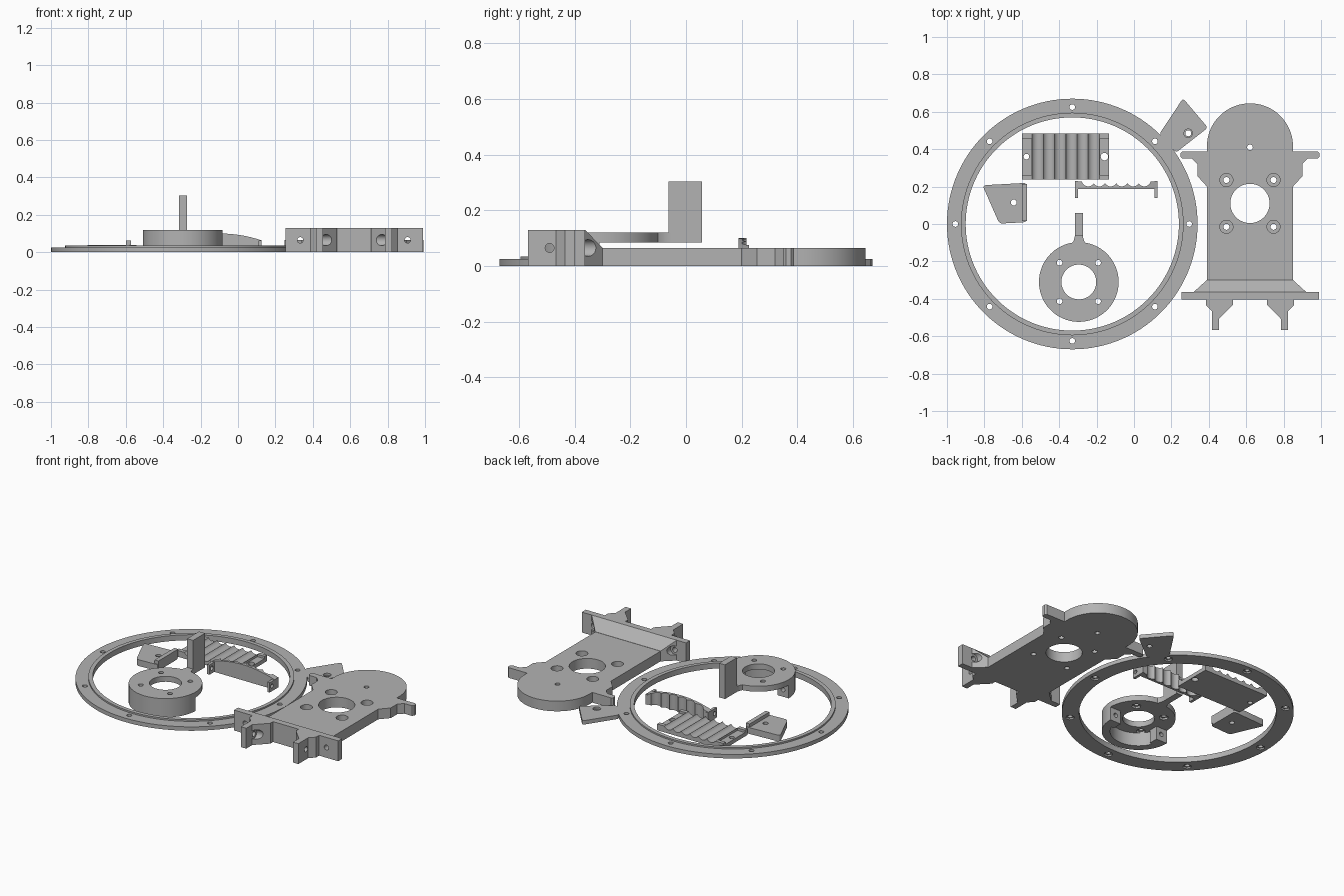
import bpy, bmesh
from math import sin, cos, pi, radians

old = bpy.data.objects.get("Cube")
if old:
    bpy.data.objects.remove(old, do_unlink=True)

grey = bpy.data.materials.new("light_grey")
grey.use_nodes = True
GREY = (0.45, 0.45, 0.45, 1)
grey.diffuse_color = GREY
grey.node_tree.nodes["Principled BSDF"].inputs["Base Color"].default_value = GREY


def arc(cx, cy, r, start, end, n):
    """Points along an arc, angles in degrees."""
    angles = [radians(start + (end - start) * i / n) for i in range(n + 1)]
    return [(cx + r * cos(t), cy + r * sin(t)) for t in angles]


def rect(u0, v0, u1, v1):
    return [(u0, v0), (u1, v0), (u1, v1), (u0, v1)]


def mirrored(half, cx):
    """Close a right-hand half outline about the line x = cx."""
    return [(cx + u, v) for u, v in half] + [(cx - u, v) for u, v in reversed(half)]


def prism(name, pts, a, b, axis="z", rounding=0):
    """Extrude an outline from a to b along an axis."""
    place = {"z": lambda u, v, w: (u, v, w),
             "y": lambda u, v, w: (u, w, v),
             "x": lambda u, v, w: (w, u, v)}[axis]
    bm = bmesh.new()
    face = bm.faces.new([bm.verts.new(place(u, v, a)) for u, v in pts])
    if rounding:
        bmesh.ops.bevel(bm, geom=bm.verts[:], offset=rounding, segments=4,
                        profile=0.5, affect="VERTICES")
        face = bm.faces[:][0]
    grown = bmesh.ops.extrude_face_region(bm, geom=[face])["geom"]
    shift = place(0, 0, b - a)
    bmesh.ops.translate(bm, vec=shift,
                        verts=[g for g in grown if isinstance(g, bmesh.types.BMVert)])
    bmesh.ops.recalc_face_normals(bm, faces=bm.faces[:])
    mesh = bpy.data.meshes.new(name)
    bm.to_mesh(mesh)
    bm.free()
    mesh.materials.append(grey)
    ob = bpy.data.objects.new(name, mesh)
    bpy.context.scene.collection.objects.link(ob)
    return ob


def hole(u, v, r, a, b, axis="z", n=24):
    return prism("cutter", arc(u, v, r, 0, 360 - 360 / n, n - 1), a, b, axis)


def carve(ob, cutters):
    """Subtract the cutters, bake the result and drop the cutters."""
    for c in cutters:
        c.hide_render = True
        mod = ob.modifiers.new("cut", "BOOLEAN")
        mod.operation, mod.solver, mod.object = "DIFFERENCE", "EXACT", c
    bpy.context.view_layer.update()
    graph = bpy.context.evaluated_depsgraph_get()
    mesh = bpy.data.meshes.new_from_object(ob.evaluated_get(graph))
    ob.modifiers.clear()
    ob.data = mesh
    for c in cutters:
        bpy.data.objects.remove(c, do_unlink=True)


# Large flange ring with a raised inner lip
RX = -0.33


def ring(name, r_in, r_out, height, cutters):
    ob = prism(name, arc(RX, 0, r_out, 0, 357, 119), 0, height)
    carve(ob, [hole(RX, 0, r_in, -0.1, 0.1, n=120)] + cutters)


bolts = []
for k in range(8):
    x, y = RX + 0.625 * cos(k * pi / 4), 0.625 * sin(k * pi / 4)
    bolts += [hole(x, y, 0.015, -0.1, 0.1), hole(x, y, 0.026, -0.1, 0.01, n=6)]
ring("flange_ring", 0.594, 0.67, 0.025, bolts)
ring("ring_lip", 0.57, 0.595, 0.035, [])

# Main plate with rounded end and side arms
PX = 0.62
half = [(0.23, -0.38), (0.23, 0.20), (0.28, 0.255), (0.28, 0.32), (0.31, 0.35),
        (0.362, 0.35), (0.372, 0.36), (0.372, 0.378), (0.362, 0.388), (0.23, 0.388)]
half += arc(0, 0.415, 0.23, 0, 87, 24)
plate = prism("main_plate", mirrored(half, PX), 0, 0.065)
cuts = [hole(PX, 0.11, 0.105, -0.1, 0.2, n=64), hole(PX, 0.41, 0.015, -0.1, 0.2)]
for sx in (-1, 1):
    for y in (0.235, -0.015):
        x = PX + sx * 0.126
        cuts += [hole(x, y, 0.016, -0.1, 0.2), hole(x, y, 0.035, 0.03, 0.2)]
carve(plate, cuts)

# Upright wall across the plate, with a sloped brace behind it
wall = prism("front_wall", rect(0.254, -0.403, 0.99, -0.363), 0, 0.13)
carve(wall, [hole(PX + s * 0.287, 0.065, 0.016, -0.5, -0.3, "y") for s in (-1, 1)])
brace = prism("wall_brace", mirrored([(0.30, -0.363), (0.231, -0.30)], PX), 0, 0.13)
for v in brace.data.vertices:
    if v.co.z > 0.1 and v.co.y > -0.31:
        v.co.z = 0.066
carve(brace, [hole(PX + s * 0.287, 0.065, 0.03, -0.37, -0.2, "y") for s in (-1, 1)])

# Two gusseted legs in front of the wall
leg_shape = [(0.203, -0.567), (0.203, -0.467), (0.235, -0.435), (0.235, -0.403),
             (0.09, -0.403), (0.09, -0.43), (0.165, -0.507), (0.165, -0.567)]
for name, s in (("right_leg", -1), ("left_leg", 1)):
    leg = prism(name, [(PX + s * u, v) for u, v in leg_shape], 0, 0.13)
    bore = sorted((PX + s * 0.165, PX + s * 0.05))
    carve(leg, [hole(-0.49, 0.065, 0.016, PX + s * 0.1, PX + s * 0.3, "x"),
                hole(-0.49, 0.065, 0.03, bore[0], bore[1], "x")])

# Round mount: disc, half skirt and upright arm
MX, MY = -0.295, -0.31
disc = prism("mount_disc", arc(MX, MY, 0.213, 0, 356.25, 95), 0.085, 0.12)
cuts = [hole(MX, MY, 0.093, 0, 0.2, n=64)]
for sx in (-1, 1):
    for sy in (-1, 1):
        x, y = MX + sx * 0.103, MY + sy * 0.103
        cuts += [hole(x, y, 0.015, 0, 0.2), hole(x, y, 0.028, 0, 0.098, n=6)]
carve(disc, cuts)
skirt_shape = arc(MX, MY, 0.213, 180, 360, 48)
skirt_shape += [(MX + 0.135, MY), (MX + 0.135, MY - 0.06)]
skirt_shape += arc(MX, MY, 0.165, -22, -158, 36)
skirt_shape += [(MX - 0.135, MY - 0.06), (MX - 0.135, MY)]
skirt = prism("mount_skirt", skirt_shape, 0, 0.085)
carve(skirt, [hole(MX + s * 0.172, 0.045, 0.014, MY - 0.05, 0, "y") for s in (-1, 1)])
prism("mount_arm", mirrored([(0.045, -0.115), (0.028, -0.09), (0.021, -0.065),
                             (0.021, -0.05)], MX), 0.085, 0.12)
prism("mount_upright", rect(MX - 0.021, -0.062, MX + 0.021, 0.058), 0.085, 0.303)

# Grooved cable pad with recessed bolt ends
pad = prism("grooved_pad", rect(-0.60, 0.237, -0.134, 0.483), 0, 0.04)
cuts = [hole(-0.365 + (i - 2.5) * 0.06, 0.058, 0.035, 0.1, 0.6, "y", 32) for i in range(6)]
for x0, x1 in ((-0.7, -0.547), (-0.183, -0.05)):
    cuts.append(prism("cutter", rect(x0, 0.262, x1, 0.458), 0.025, 0.1))
cuts += [hole(-0.575, 0.36, 0.015, -0.1, 0.1), hole(-0.158, 0.36, 0.02, -0.1, 0.1)]
carve(pad, cuts)

# Arched clamp bar, scalloped along its back, with end tabs
BX = -0.095
bar_shape = [(BX - 0.22, 0), (BX + 0.22, 0)]
bar_shape += [(BX + 0.22 * t / 12, 0.1 - 0.036 * (t / 12) ** 2) for t in range(12, -13, -1)]
bar = prism("clamp_bar", bar_shape, 0.188, 0.226, "y")
carve(bar, [hole(BX + (i - 2.5) * 0.06, 0.236, 0.035, -0.1, 0.2, n=32) for i in range(6)])
for name, s in (("clamp_tab_right", -1), ("clamp_tab_left", 1)):
    x0, x1 = sorted((BX + s * 0.204, BX + s * 0.221))
    tab = prism(name, rect(x0, 0.14, x1, 0.23), 0, 0.063)
    carve(tab, [hole(0.163, 0.033, 0.013, x0 - 0.05, x1 + 0.05, "x")])

# Small wedge with a raised edge
wedge = prism("wedge", [(-0.81, 0.207), (-0.573, 0.22), (-0.573, 0.01), (-0.72, 0.002)],
              0, 0.04, rounding=0.018)
carve(wedge, [hole(-0.643, 0.115, 0.016, -0.1, 0.1)])
prism("wedge_edge", rect(-0.6, 0.015, -0.573, 0.215), 0.01, 0.062)

# Flat fan-shaped tab beside the ring
fan = prism("fan_tab", [(0.135, 0.48), (0.262, 0.672), (0.395, 0.515), (0.225, 0.382)],
            0, 0.025, rounding=0.015)
carve(fan, [hole(0.29, 0.485, 0.016, -0.1, 0.1), hole(0.29, 0.485, 0.023, 0.012, 0.1)])

# Smooth round walls, keep edges sharp
bpy.ops.object.select_all(action="DESELECT")
for ob in bpy.context.scene.objects:
    if ob.type == "MESH":
        ob.select_set(True)
        bpy.context.view_layer.objects.active = ob
bpy.ops.object.shade_smooth_by_angle(angle=radians(25))
